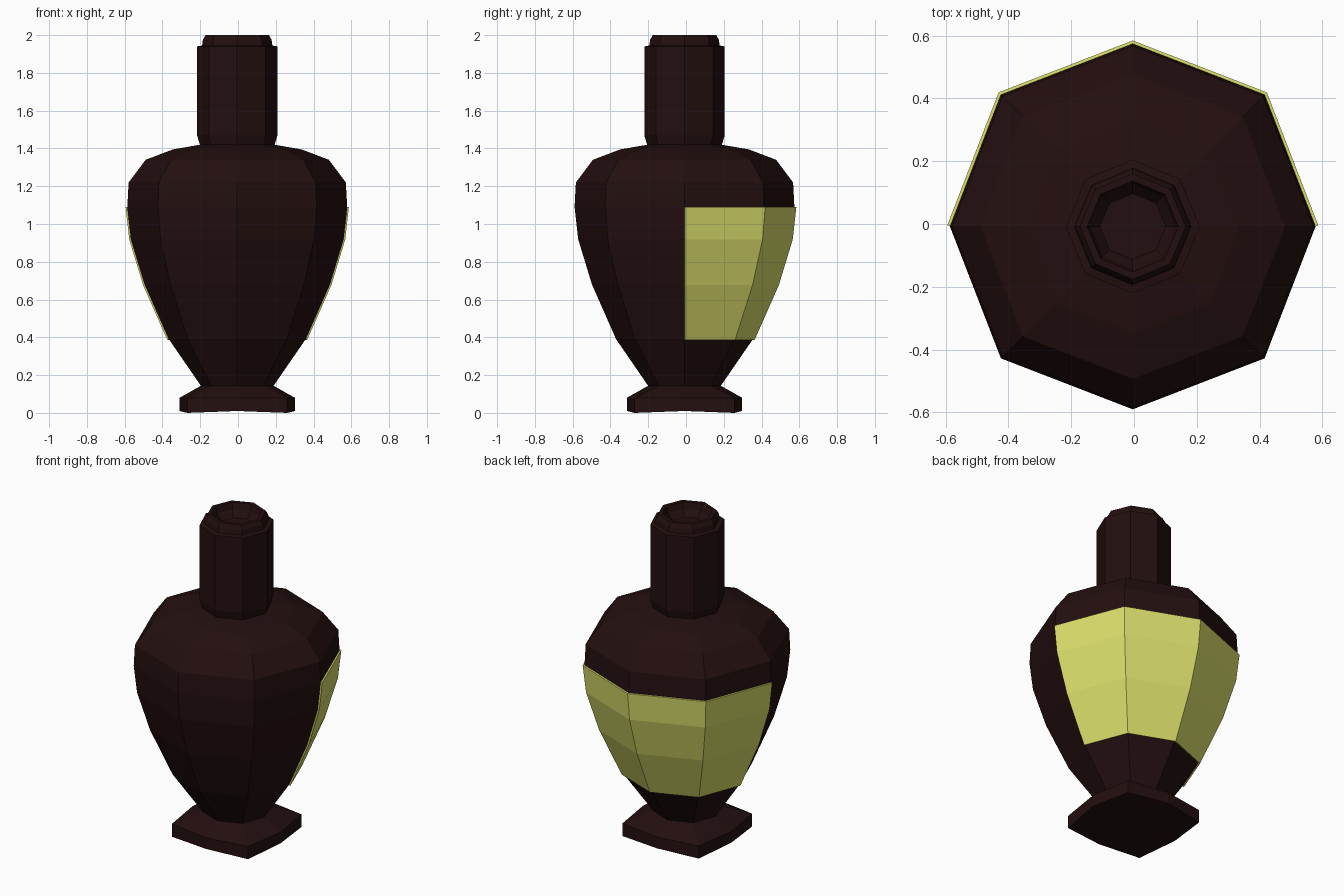
import bpy
import bmesh
from math import cos, sin, pi

cube = bpy.data.objects.get("Cube")
if cube:
    bpy.data.objects.remove(cube, do_unlink=True)

SIDES = 8
CENTRE = (-0.004, -0.008, 0)


def make_material(name, colour):
    mat = bpy.data.materials.new(name)
    mat.use_nodes = True
    mat.diffuse_color = colour
    mat.node_tree.nodes["Principled BSDF"].inputs["Base Color"].default_value = colour
    return mat


def octagon_loft(name, profile, mat, diagonal=1.0, steps=SIDES, cap_start=False, cap_end=False):
    """Loft (radius, z) rings with corners on the axes; diagonal scales the other corners."""
    bm = bmesh.new()
    full = steps == SIDES
    rings = []
    for radius, z in profile:
        ring = []
        for i in range(steps if full else steps + 1):
            a = 2 * pi * i / SIDES
            r = radius * (diagonal if i % 2 else 1)
            ring.append(bm.verts.new((r * cos(a), r * sin(a), z)))
        rings.append(ring)
    for low, high in zip(rings, rings[1:]):
        for i in range(steps):
            j = (i + 1) % len(low)
            bm.faces.new((low[i], low[j], high[j], high[i]))
    if cap_start:
        bm.faces.new(rings[0][::-1])
    if cap_end:
        bm.faces.new(rings[-1])
    mesh = bpy.data.meshes.new(name)
    bm.to_mesh(mesh)
    bm.free()
    mesh.materials.append(mat)
    obj = bpy.data.objects.new(name, mesh)
    obj.location = CENTRE
    bpy.context.collection.objects.link(obj)
    return obj


glass = make_material("dark brown glass", (0.0175, 0.0048, 0.005, 1))
paper = make_material("yellow paper", (0.70, 0.73, 0.145, 1))

# Foot: a square with slightly bowed sides, drawn in to the stem
foot = octagon_loft("foot", [(0.305, 0.0), (0.305, 0.08)], glass, 1.225, cap_start=True)
for v in foot.data.vertices:
    on_axis = min(abs(v.co.x), abs(v.co.y)) < 0.01
    if v.co.z < 0.01 and on_axis:
        v.co.z = 0.01
octagon_loft("foot_top", [(0.305, 0.08), (0.19, 0.145)], glass, 1.225).data
for v in bpy.data.objects["foot_top"].data.vertices:
    if v.co.z > 0.1:
        length = v.co.xy.length
        v.co.x *= 0.19 / length
        v.co.y *= 0.19 / length

# Body: the part under the label shares the label's rings
label_profile = [(0.362, 0.39), (0.49, 0.68), (0.563, 0.92), (0.582, 1.09)]
body_profile = ([(0.19, 0.14)] + label_profile
                + [(0.575, 1.22), (0.485, 1.34), (0.34, 1.395), (0.195, 1.42)])
octagon_loft("body", body_profile, glass, 1.02)

# Neck with stepped lip and a shallow hollow
neck_profile = [(0.195, 1.41), (0.213, 1.47), (0.213, 1.94), (0.186, 1.945),
                (0.182, 1.975), (0.168, 2.0), (0.145, 2.0), (0.135, 1.96),
                (0.105, 1.92)]
octagon_loft("neck", neck_profile, glass, cap_end=True)

# Label: a thin sheet wrapped round the back half
label = octagon_loft("label", label_profile, paper, 1.02, steps=SIDES // 2)
sheet = label.modifiers.new("thickness", "SOLIDIFY")
sheet.thickness = 0.0095
sheet.offset = 1
sheet.use_even_offset = True
